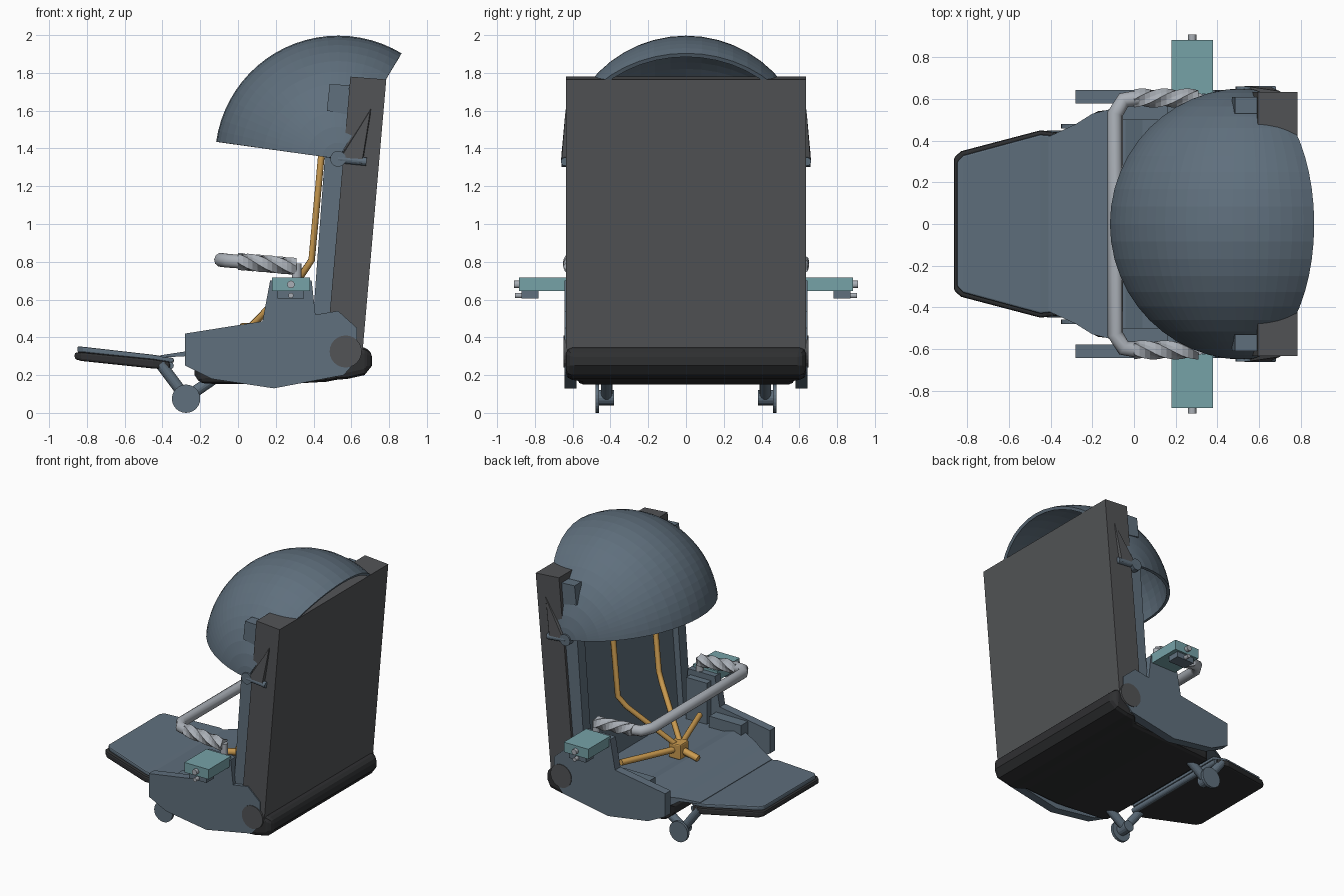
import bpy, bmesh
from math import sin, cos, pi, radians
from mathutils import Vector, Matrix

cube = bpy.data.objects.get("Cube")
if cube:
    bpy.data.objects.remove(cube, do_unlink=True)


def material(name, r, g, b):
    m = bpy.data.materials.new(name)
    m.use_nodes = True
    m.diffuse_color = (r, g, b, 1)
    m.node_tree.nodes["Principled BSDF"].inputs["Base Color"].default_value = (r, g, b, 1)
    return m


BLUE = material("slate blue", .115, .16, .205)
DARK = material("dark grey", .085, .088, .093)
BLACK = material("black rubber", .028, .029, .031)
TEAL = material("teal", .18, .36, .39)
ORANGE = material("strap orange", .60, .33, .08)
SILVER = material("silver", .40, .43, .47)


def finish(name, bm, mat, bevel=0):
    bmesh.ops.recalc_face_normals(bm, faces=bm.faces)
    me = bpy.data.meshes.new(name)
    bm.to_mesh(me)
    bm.free()
    me.materials.append(mat)
    ob = bpy.data.objects.new(name, me)
    bpy.context.collection.objects.link(ob)
    if bevel:
        mod = ob.modifiers.new("bevel", "BEVEL")
        mod.width = bevel
        mod.segments = 2
        mod.limit_method = "ANGLE"
        mod.angle_limit = radians(40)
    return ob


def skin(name, rings, mat, bevel=0):
    """Closed skin through a series of equal rings."""
    bm = bmesh.new()
    vs = [[bm.verts.new(p) for p in ring] for ring in rings]
    n = len(rings[0])
    for a, b in zip(vs, vs[1:]):
        for i in range(n):
            bm.faces.new((a[i], a[(i + 1) % n], b[(i + 1) % n], b[i]))
    bm.faces.new(vs[0])
    bm.faces.new(vs[-1])
    return finish(name, bm, mat, bevel)


def prism(name, outline, y0, y1, mat, bevel=0):
    """Side outline in x, z stretched across y."""
    return skin(name, [[(x, y, z) for x, z in outline] for y in (y0, y1)], mat, bevel)


def loft(name, sections, mat, bevel=0):
    """Sections of x, half width, bottom, top."""
    return skin(name, [[(x, -w, lo), (x, w, lo), (x, w, hi), (x, -w, hi)]
                       for x, w, lo, hi in sections], mat, bevel)


def box(name, x0, x1, y0, y1, z0, z1, mat, bevel=0):
    return prism(name, [(x0, z0), (x1, z0), (x1, z1), (x0, z1)], y0, y1, mat, bevel)


def rod(name, a, b, r, mat, sides=16):
    a, b = Vector(a), Vector(b)
    bm = bmesh.new()
    turn = (b - a).to_track_quat("Z", "Y").to_matrix().to_4x4()
    bmesh.ops.create_cone(bm, cap_ends=True, segments=sides, radius1=r, radius2=r,
                          depth=(b - a).length,
                          matrix=Matrix.Translation((a + b) / 2) @ turn)
    return finish(name, bm, mat)


def tube(name, points, r, mat, res=2):
    cu = bpy.data.curves.new(name, "CURVE")
    cu.dimensions = "3D"
    cu.bevel_depth = r
    cu.bevel_resolution = res
    cu.use_fill_caps = True
    sp = cu.splines.new("POLY")
    sp.points.add(len(points) - 1)
    for p, co in zip(sp.points, points):
        p.co = (*co, 1)
    cu.materials.append(mat)
    ob = bpy.data.objects.new(name, cu)
    bpy.context.collection.objects.link(ob)
    return ob


# Canopy: part of a thin globe turned about its side pivots
PX, PZ, R = .53, 1.345, .652
bm = bmesh.new()
cols, rows = 22, 24
grid = []
for i in range(cols + 1):
    t = radians(59 + 113 * i / cols)
    grid.append([bm.verts.new((PX + R * sin(p) * cos(t), R * cos(p), PZ + R * sin(p) * sin(t)))
                 for p in (pi * j / rows for j in range(rows + 1))])
for a, b in zip(grid, grid[1:]):
    for j in range(rows):
        bm.faces.new((a[j], a[j + 1], b[j + 1], b[j]))
bmesh.ops.remove_doubles(bm, verts=bm.verts, dist=.0005)
canopy = finish("canopy", bm, BLUE)
for v in canopy.data.polygons[:1]:
    outward = v.normal.dot(v.center - Vector((PX, 0, PZ))) > 0
solid = canopy.modifiers.new("thickness", "SOLIDIFY")
solid.thickness = .022
solid.offset = -1 if outward else 1

# Backrest: dark outer slab, recessed cushion
prism("back_shell", [(.595, 1.78), (.785, 1.765), (.66, .33), (.47, .35)], -.635, .635, DARK)
prism("back_cushion", [(.52, 1.5), (.62, 1.5), (.52, .35), (.43, .35)], -.56, .56, BLUE)

# Seat pan, cushion and leg rest
loft("seat_pan", [(-.23, .46, .2, .24), (-.2, .54, .155, .29), (.2, .575, .15, .3),
                  (.47, .575, .165, .34), (.52, .635, .175, .345), (.58, .635, .18, .345),
                  (.67, .635, .2, .345), (.71, .62, .25, .325)], BLACK, .03)
loft("seat_cushion", [(-.41, .42, .293, .305), (-.28, .48, .3, .325), (-.2, .53, .25, .335),
                      (-.04, .57, .25, .385), (.04, .575, .25, .36), (.5, .575, .25, .35)], BLUE)
loft("leg_rest_base", [(-.865, .32, .285, .32), (-.83, .35, .275, .322),
                       (-.45, .45, .235, .285), (-.36, .44, .23, .27)], BLACK, .012)
loft("leg_rest_pad", [(-.85, .30, .32, .352), (-.82, .33, .32, .35),
                      (-.45, .43, .28, .308), (-.34, .42, .265, .29)], BLUE, .008)
rod("leg_rest_axle", (-.36, -.43, .25), (-.36, .43, .25), .02, BLUE)

# Harness
box("harness_buckle", .01, .11, -.05, .05, .36, .475, ORANGE, .01)
tube("crotch_strap", [(.05, 0, .42), (-.1, 0, .385)], .025, ORANGE, 1)

side_plate = [(-.28, .42), (.13, .485), (.17, .70), (.39, .70), (.41, .52), (.53, .54),
              (.63, .45), (.63, .28), (.56, .2), (.19, .13), (-.14, .18), (-.28, .25)]

for s, side in ((1, "left"), (-1, "right")):
    def both(y0, y1):
        return s * y0, s * y1

    # Backrest side frames and shell fittings
    prism(side + "_back_frame", [(.47, 1.5), (.60, 1.5), (.50, .4), (.39, .4)],
          *both(.53, .615), BLUE)
    skin(side + "_shell_fin", [[(.55, s * .63, 1.37), (.71, s * .63, 1.63), (.66, s * .63, 1.32)],
                               [(.55, s * .66, 1.36), (.70, s * .638, 1.6), (.655, s * .66, 1.32)]],
         DARK)
    prism(side + "_canopy_bracket", [(.485, 1.74), (.59, 1.735), (.58, 1.58), (.47, 1.6)],
          *both(.53, .61), BLUE)
    rod(side + "_canopy_pivot", (PX, s * .61, PZ), (PX, s * .66, PZ), .042, BLUE)
    rod(side + "_canopy_arm", (PX, s * .64, PZ), (.68, s * .64, 1.33), .022, BLUE)

    # Side plate, inner armrest and hinge disc
    prism(side + "_side_plate", side_plate, *both(.58, .643), BLUE)
    box(side + "_inner_block", -.1, .16, *both(.5, .59), .3, .44, BLUE)
    box(side + "_inner_post", .2, .37, *both(.53, .59), .3, .66, BLUE)
    rod(side + "_hinge_disc", (.57, s * .57, .325), (.57, s * .648, .325), .085, DARK, 24)

    # Control box with knobs
    box(side + "_control_box", .18, .38, *both(.625, .885), .645, .718, TEAL)
    rod(side + "_control_knob", (.28, s * .87, .68), (.28, s * .91, .68), .02, SILVER)
    box(side + "_switch_housing", .21, .35, *both(.78, .87), .605, .648, BLUE)
    rod(side + "_switch_pin", (.28, s * .82, .622), (.28, s * .905, .622), .014, SILVER)

    # Twisted grip on the lap bar
    a, b = Vector((.31, s * .605, .775)), Vector((.0, s * .605, .802))
    rings = []
    for k in range(13):
        c = a.lerp(b, k / 12)
        rings.append([(c.x, c.y + (.046 if i % 2 else .036) * cos(pi * i / 5 + k * .3 * s),
                       c.z + (.046 if i % 2 else .036) * sin(pi * i / 5 + k * .3 * s))
                      for i in range(10)])
    skin(side + "_grip", rings, SILVER)
    rod(side + "_grip_post", (.31, s * .605, .69), (.31, s * .605, .79), .025, SILVER)

    # Shoulder and hip straps
    tube(side + "_shoulder_strap", [(.465, s * .24, 1.55), (.44, s * .24, 1.35), (.39, s * .24, .81),
                                    (.34, s * .21, .735), (.06, s * .02, .45)], .02, ORANGE, 1)
    tube(side + "_hip_strap", [(.06, 0, .42), (.21, s * .46, .45)], .022, ORANGE, 1)

    # Foot struts and discs
    foot = (-.275, s * .42, .08)
    rod(side + "_front_strut", foot, (-.41, s * .42, .26), .03, BLUE)
    rod(side + "_rear_strut", foot, (-.13, s * .42, .18), .03, BLUE)
    rod(side + "_foot_hub", (-.275, s * .38, .08), (-.275, s * .47, .08), .04, BLUE)
    rod(side + "_foot_disc", (-.275, s * .46, .075), (-.275, s * .48, .075), .075, BLUE, 24)

# Lap bar across the front
half = [(.02, .605, .80), (-.05, .595, .805), (-.09, .53, .81)]
tube("lap_bar", half + [(x, -y, z) for x, y, z in reversed(half)], .038, SILVER, 3)
